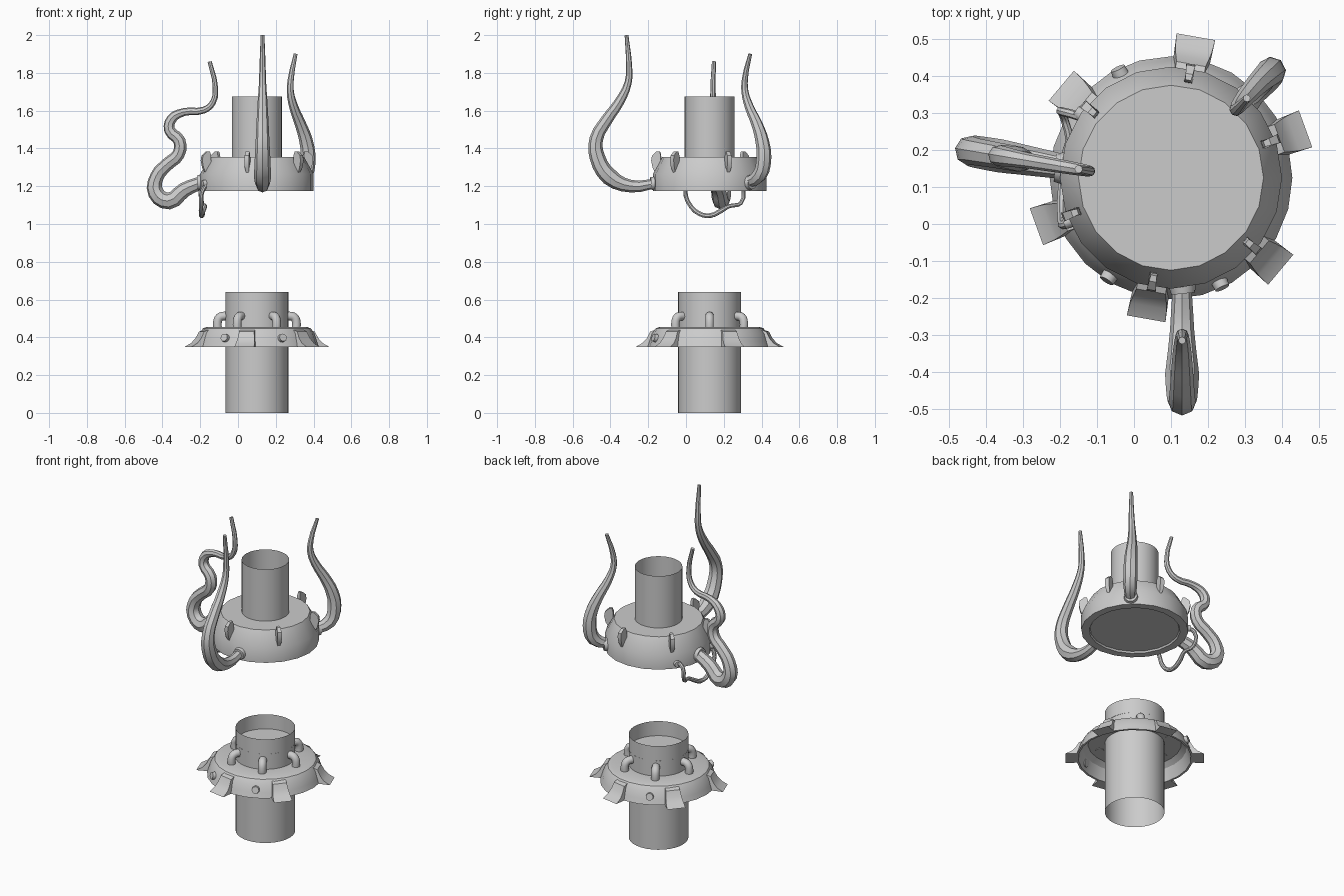
import bpy, bmesh
from math import sin, cos, pi, radians
from mathutils import Vector

if "Cube" in bpy.data.objects:
    bpy.data.objects.remove(bpy.data.objects["Cube"])

CX, CY = 0.10, 0.125   # shared axis of the pipes


def polar(r, a, z):
    return Vector((CX + r * cos(a), CY + r * sin(a), z))


def finish(name, bm, angle=30):
    bmesh.ops.recalc_face_normals(bm, faces=bm.faces)
    me = bpy.data.meshes.new(name)
    bm.to_mesh(me)
    bm.free()
    ob = bpy.data.objects.new(name, me)
    bpy.context.collection.objects.link(ob)
    shade(ob, angle)
    return ob


def shade(ob, angle=30):
    bpy.ops.object.select_all(action='DESELECT')
    ob.select_set(True)
    bpy.context.view_layer.objects.active = ob
    bpy.ops.object.shade_smooth_by_angle(angle=radians(angle))


def lathe(name, profile, n):
    bm = bmesh.new()
    rings = []
    for r, z in profile:
        if r == 0:
            rings.append([bm.verts.new(polar(0, 0, z))] * n)
        else:
            rings.append([bm.verts.new(polar(r, 2 * pi * i / n, z)) for i in range(n)])
    for a, b in zip(rings, rings[1:]):
        for i in range(n):
            j = (i + 1) % n
            bm.faces.new(dict.fromkeys((a[i], a[j], b[j], b[i])))
    return finish(name, bm)


def tube(name, pts, depth=1.0, sides=2, res=3):
    """Tapered tube; each point is (x, y, z, radius)."""
    cu = bpy.data.curves.new(name, 'CURVE')
    cu.dimensions = '3D'
    cu.bevel_depth = depth
    cu.bevel_resolution = sides
    cu.resolution_u = res
    cu.use_fill_caps = True
    sp = cu.splines.new('BEZIER')
    sp.bezier_points.add(len(pts) - 1)
    for bp, p in zip(sp.bezier_points, pts):
        bp.co = p[:3]
        bp.radius = p[3]
        bp.handle_left_type = bp.handle_right_type = 'AUTO'
    ob = bpy.data.objects.new(name, cu)
    bpy.context.collection.objects.link(ob)
    bpy.ops.object.select_all(action='DESELECT')
    ob.select_set(True)
    bpy.context.view_layer.objects.active = ob
    bpy.ops.object.convert(target='MESH')
    shade(bpy.context.object, 40)


def plate(name, ang, profile):
    """Closed radial outline of (r, z, half width), widened sideways."""
    bm = bmesh.new()
    side = Vector((-sin(ang), cos(ang), 0))
    a = [bm.verts.new(polar(r, ang, z) - side * w) for r, z, w in profile]
    b = [bm.verts.new(polar(r, ang, z) + side * w) for r, z, w in profile]
    bm.faces.new(a)
    bm.faces.new(b[::-1])
    for i in range(len(a)):
        j = (i + 1) % len(a)
        bm.faces.new((a[i], b[i], b[j], a[j]))
    return finish(name, bm)


def disc_on(name, pos, direction, r, length):
    bm = bmesh.new()
    bmesh.ops.create_cone(bm, cap_ends=True, segments=16, radius1=r, radius2=r * 0.85, depth=length)
    ob = finish(name, bm)
    ob.location = pos
    ob.rotation_euler = direction.to_track_quat('Z', 'Y').to_euler()


# lower pipe, open at both ends with an inner plug
lathe("lower_pipe", [(0.167, 0), (0.167, 0.64)], 32)
lathe("lower_pipe_plug", [(0, 0.55), (0.1675, 0.55)], 32)

# hollow flange skirt
lathe("flange", [(0.167, 0.455), (0.265, 0.455), (0.285, 0.448), (0.305, 0.42), (0.318, 0.38),
                 (0.328, 0.35), (0.316, 0.35), (0.292, 0.42), (0.262, 0.443), (0.167, 0.443)], 24)

# upper body and pipe
lathe("upper_body", [(0, 1.185), (0.25, 1.185), (0.255, 1.175), (0.30, 1.175), (0.30, 1.265),
                     (0.25, 1.355), (0, 1.355)], 20)
lathe("upper_pipe", [(0.133, 1.35), (0.133, 1.675)], 32)

for k in range(6):
    a = radians(20 + 60 * k)
    # flared tabs on the flange
    plate(f"flange_tab_{k}", a, [(0.285, 0.44, 0.04), (0.312, 0.43, 0.04), (0.33, 0.395, 0.045),
                                 (0.352, 0.37, 0.05), (0.387, 0.35, 0.053), (0.32, 0.35, 0.05)])
    # thin lens-shaped fins on the upper body
    plate(f"body_fin_{k}", a, [(0.288, 1.265, 0.006), (0.305, 1.30, 0.012), (0.312, 1.335, 0.013),
                               (0.308, 1.362, 0.012), (0.285, 1.383, 0.010), (0.268, 1.385, 0.008),
                               (0.262, 1.365, 0.01), (0.26, 1.30, 0.012)])
    # bent hooks between pipe and flange
    h = radians(60 * k)
    path = [(0.208, 0.44), (0.208, 0.485), (0.198, 0.505), (0.18, 0.512), (0.15, 0.512)]
    tube(f"pipe_hook_{k}", [(*polar(r, h, z), 0.023) for r, z in path], sides=3)

# bolts through the flange
for i, deg in enumerate((116, 238, 295)):
    a = radians(deg)
    disc_on(f"flange_bolt_{i}", polar(0.312, a, 0.395), Vector((cos(a), sin(a), 0.25)), 0.024, 0.035)

# front tentacle
front = [(-0.16, 1.215, .025), (-0.29, 1.20, .033), (-0.405, 1.25, .046), (-0.47, 1.355, .041),
         (-0.475, 1.45, .036), (-0.417, 1.555, .031), (-0.354, 1.645, .026), (-0.306, 1.75, .019),
         (-0.302, 1.845, .016), (-0.315, 2.0, .010)]
tube("front_tentacle", [(0.13, *p) for p in front])

# back right tentacle
tube("back_tentacle", [
    (.29, .315, 1.215, .028), (.355, .39, 1.26, .039), (.371, .412, 1.35, .040), (.36, .403, 1.44, .036),
    (.33, .375, 1.53, .030), (.295, .335, 1.62, .024), (.277, .312, 1.70, .019), (.28, .312, 1.77, .016),
    (.305, .34, 1.90, .010)])

# left tentacle, lying in one nearly upright plane
left = [(-.18, 1.225, .033), (-.285, 1.18, .040), (-.365, 1.122, .045), (-.435, 1.165, .043),
        (-.43, 1.25, .037), (-.375, 1.315, .035), (-.315, 1.37, .034), (-.31, 1.44, .033),
        (-.362, 1.497, .030), (-.352, 1.555, .027), (-.285, 1.593, .021), (-.18, 1.603, .018),
        (-.132, 1.645, .016), (-.12, 1.725, .014), (-.15, 1.86, .011)]
tube("left_tentacle", [(x, 0.143 - (x + 0.12) * 0.17, z, r) for x, z, r in left])

# thin cable looping under the left tentacle
tube("side_cable", [
    (-.13, .285, 1.21, .012), (-.188, .302, 1.195, .012), (-.19, .29, 1.11, .011), (-.175, .23, 1.095, .011),
    (-.185, .185, 1.07, .013), (-.19, .13, 1.045, .013), (-.195, .07, 1.055, .013), (-.195, .015, 1.11, .012),
    (-.19, -.003, 1.17, .012), (-.16, .01, 1.22, .012)])

# collars where the limbs leave the body
for i, (deg, z, r) in enumerate(((276, 1.215, .038), (46, 1.22, .042), (175, 1.22, .045),
                                 (145, 1.205, .02), (203, 1.215, .02))):
    a = radians(deg)
    disc_on(f"limb_collar_{i}", polar(0.30, a, z), Vector((cos(a), sin(a), 0)), r, 0.03)
